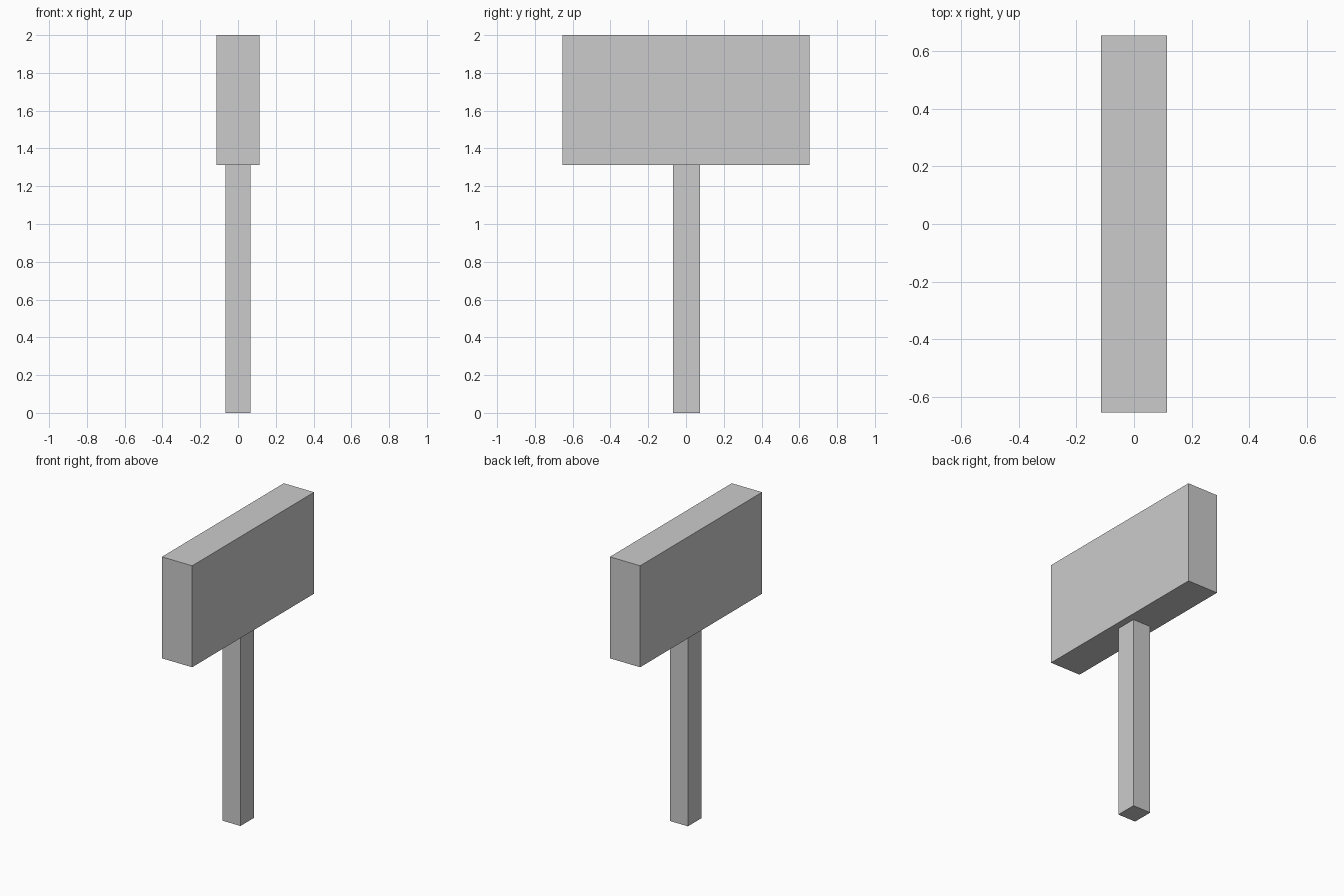
import bpy

if "Cube" in bpy.data.objects:
    bpy.data.objects.remove(bpy.data.objects["Cube"])


def box(name, size, center):
    """Add a flat-faced box with the given dimensions."""
    bpy.ops.mesh.primitive_cube_add(size=1, location=center)
    obj = bpy.context.object
    obj.name = name
    obj.scale = size
    bpy.ops.object.transform_apply(location=False, rotation=False, scale=True)
    return obj


HEIGHT = 2.0
HANDLE_TOP = 1.312

# Handle: slim post standing on the ground
box("handle", (0.133, 0.143, HANDLE_TOP), (0, 0.003, HANDLE_TOP / 2))

# Head: broad block resting on the handle
box("head", (0.227, 1.306, HEIGHT - HANDLE_TOP), (0, 0, (HEIGHT + HANDLE_TOP) / 2))
